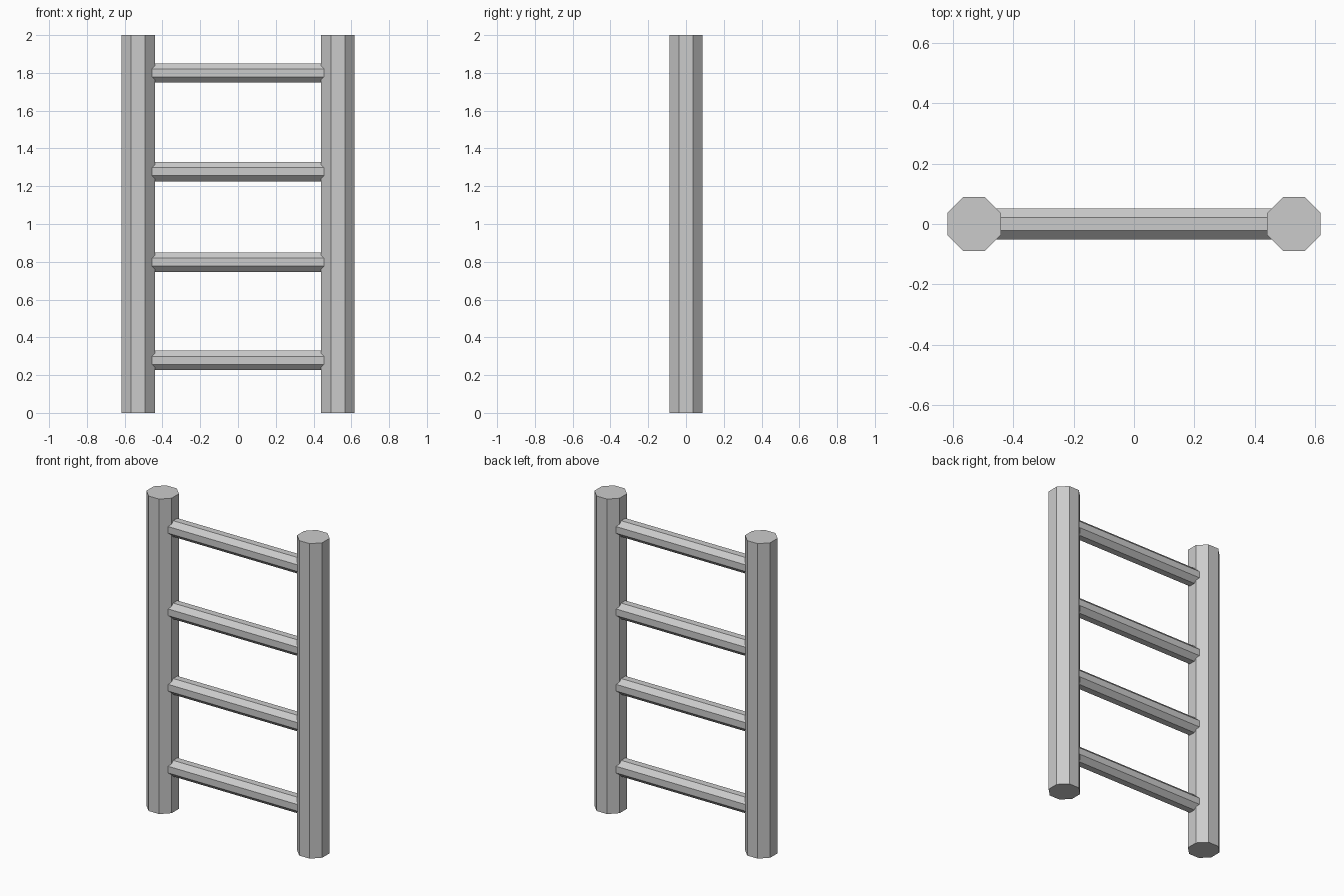
import bpy
from math import pi, cos

if "Cube" in bpy.data.objects:
    bpy.data.objects.remove(bpy.data.objects["Cube"])

def octagon_bar(name, loc, apothem, length, horizontal=False):
    """Eight-sided bar with flats facing the axes."""
    bpy.ops.mesh.primitive_cylinder_add(vertices=8, radius=apothem / cos(pi / 8), depth=length)
    ob = bpy.context.object
    ob.name = name
    ob.rotation_euler = (0, 0, pi / 8)
    bpy.ops.object.transform_apply(location=False, rotation=True, scale=False)
    if horizontal:
        ob.rotation_euler = (0, pi / 2, 0)
        bpy.ops.object.transform_apply(location=False, rotation=True, scale=False)
    ob.location = loc
    return ob

POST_X = 0.529

# Side posts
for side, label in ((-1, "left"), (1, "right")):
    octagon_bar(f"{label}_post", (side * POST_X, 0, 1), 0.0885, 2)

# Rungs, with their ends set into the posts
for i, z in enumerate((0.278, 0.798, 1.277, 1.8)):
    octagon_bar(f"rung_{i + 1}", (0, 0, z), 0.051, 2 * POST_X, True)
